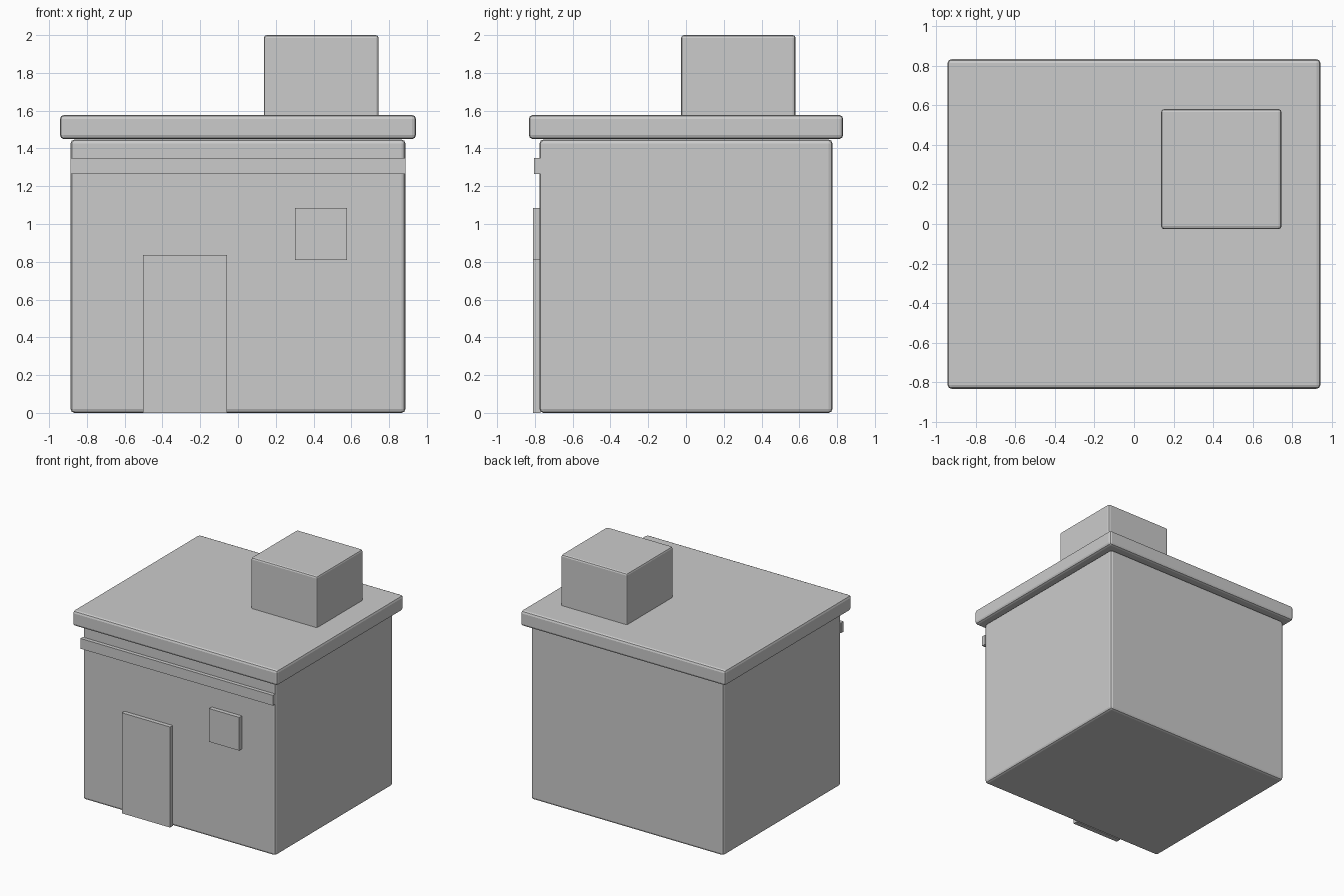
import bpy
import bmesh
from mathutils import Vector

if "Cube" in bpy.data.objects:
    bpy.data.objects.remove(bpy.data.objects["Cube"])


def box(name, lo, hi, bevel=0.0):
    """Box between two corners, with optional rounded edges."""
    lo, hi = Vector(lo), Vector(hi)
    bm = bmesh.new()
    bmesh.ops.create_cube(bm, size=1)
    bmesh.ops.scale(bm, vec=hi - lo, verts=bm.verts)
    bmesh.ops.translate(bm, vec=(lo + hi) / 2, verts=bm.verts)
    mesh = bpy.data.meshes.new(name)
    bm.to_mesh(mesh)
    bm.free()
    obj = bpy.data.objects.new(name, mesh)
    bpy.context.collection.objects.link(obj)
    if bevel:
        mod = obj.modifiers.new("rounded_edges", 'BEVEL')
        mod.width = bevel
        mod.segments = 2
    return obj


# Main volumes
box("walls", (-0.886, -0.775, 0), (0.886, 0.775, 1.447), 0.02)
box("roof_slab", (-0.942, -0.832, 1.45), (0.942, 0.832, 1.577), 0.02)
box("rooftop_box", (0.137, -0.026, 1.55), (0.745, 0.58, 2.0), 0.015)

# Front details, set slightly into the wall
box("front_band", (-0.886, -0.806, 1.265), (0.886, -0.77, 1.35))
box("door", (-0.502, -0.81, 0), (-0.058, -0.77, 0.836))
box("window", (0.302, -0.81, 0.81), (0.578, -0.77, 1.086))
